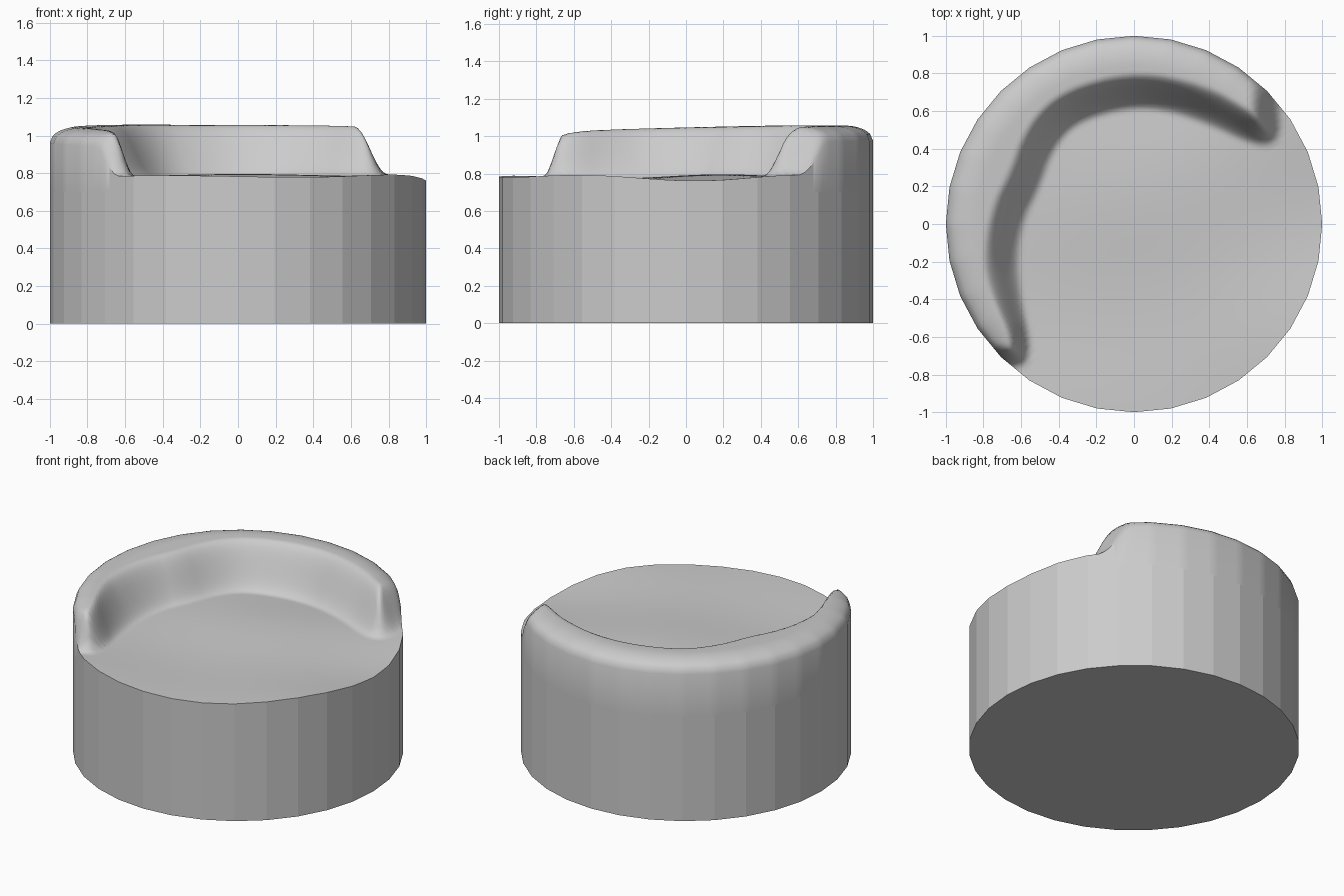
import bpy
import bmesh
from math import sin, cos, pi, sqrt
from mathutils import Vector
from mathutils.geometry import intersect_point_line

cube = bpy.data.objects.get("Cube")
if cube:
    bpy.data.objects.remove(cube, do_unlink=True)

SIDES, STEPS, RINGS = 32, 192, 48

# Footprint of the raised rim: inner edge, then a loop outside the drum
outline = [Vector(p) for p in (
    (.76, .49), (.70, .44), (.6, .46), (.4, .55), (.2, .62), (0, .64), (-.2, .6),
    (-.35, .53), (-.45, .4), (-.52, .2), (-.6, .05), (-.64, -.15), (-.62, -.4),
    (-.58, -.6), (-.59, -.71), (-.66, -.74), (-.76, -.72), (-1.1, -.8),
    (-1.4, 0), (-1.3, 1.3), (1.1, 1.3), (.78, .77), (.76, .64))]
for _ in range(2):
    pairs = list(zip(outline, outline[1:] + outline[:1]))
    outline = [q for a, b in pairs for q in (a.lerp(b, .25), a.lerp(b, .75))]
edges = list(zip(outline, outline[1:] + outline[:1]))


def smooth(t):
    t = min(max(t, 0), 1)
    return t * t * (3 - 2 * t)


def rim_distance(x, y):
    """Signed distance to the rim footprint, positive inside it."""
    p, best, inside = Vector((x, y)), 9, False
    for a, b in edges:
        near, t = intersect_point_line(p, a, b)
        best = min(best, (p - a.lerp(b, min(max(t, 0), 1))).length)
        if (a.y > y) != (b.y > y) and x < a.x + (y - a.y) * (b.x - a.x) / (b.y - a.y):
            inside = not inside
    return best if inside else -best


def rim_amount(x, y):
    width = .08 + .09 * smooth((y + .7) / .5) - .03 * smooth((x - .4) / .3)
    return smooth((rim_distance(x, y) + .035) / (width + .035))


def top_height(x, y, r):
    floor = .78 + .012 * sin(3 * x + 1) * cos(4 * y) + .01 * sin(5 * y - 2 * x)
    crest = 1.02 + .025 * y + .012 * smooth(-x)
    amount = rim_amount(x, y)
    t = max(0, (r - .84) / .16)
    rounding = .085 * (1 - sqrt(max(0, 1 - t * t)))
    return floor + (crest + .015 - floor - rounding) * amount, amount


# Drum: faceted wall below, sculpted top above
bm = bmesh.new()
rings, rim_at = [], []
for z in (0, .5, .7):
    rings.append([])
    for k in range(STEPS):
        a = 2 * pi * k / STEPS
        local = a % (2 * pi / SIDES) - pi / SIDES
        r = cos(pi / SIDES) / cos(local)
        rings[-1].append(bm.verts.new((r * cos(a), r * sin(a), z)))
for i in range(RINGS, 0, -1):
    s = (i / RINGS) ** .75
    ring = []
    for k in range(STEPS):
        base = rings[0][k].co
        x, y = base.x * s, base.y * s
        z, amount = top_height(x, y, s)
        if i == RINGS:
            rim_at.append(amount)
        ring.append(bm.verts.new((x, y, z)))
    rings.append(ring)

for j, (low, high) in enumerate(zip(rings, rings[1:])):
    for k in range(STEPS):
        n = (k + 1) % STEPS
        face = bm.faces.new((low[k], low[n], high[n], high[k]))
        # The wall stays faceted except where it swells into the rim
        face.smooth = j > 2 or (j == 2 and rim_at[k] > .3)

centre = bm.verts.new((0, 0, top_height(0, 0, 0)[0]))
for k in range(STEPS):
    bm.faces.new((rings[-1][k], rings[-1][(k + 1) % STEPS], centre)).smooth = True
bm.faces.new(list(reversed(rings[0])))

# Sharp front lip between wall and floor
bm.edges.ensure_lookup_table()
for k in range(STEPS):
    if rim_at[k] < .3:
        bm.edges.get((rings[3][k], rings[3][(k + 1) % STEPS])).smooth = False

mesh = bpy.data.meshes.new("drum_with_rim")
bm.to_mesh(mesh)
bm.free()
drum = bpy.data.objects.new("drum_with_rim", mesh)
bpy.context.collection.objects.link(drum)

grey = bpy.data.materials.new("light_grey")
grey.use_nodes = True
colour = (.6, .6, .6, 1)
grey.diffuse_color = colour
grey.node_tree.nodes["Principled BSDF"].inputs["Base Color"].default_value = colour
mesh.materials.append(grey)
